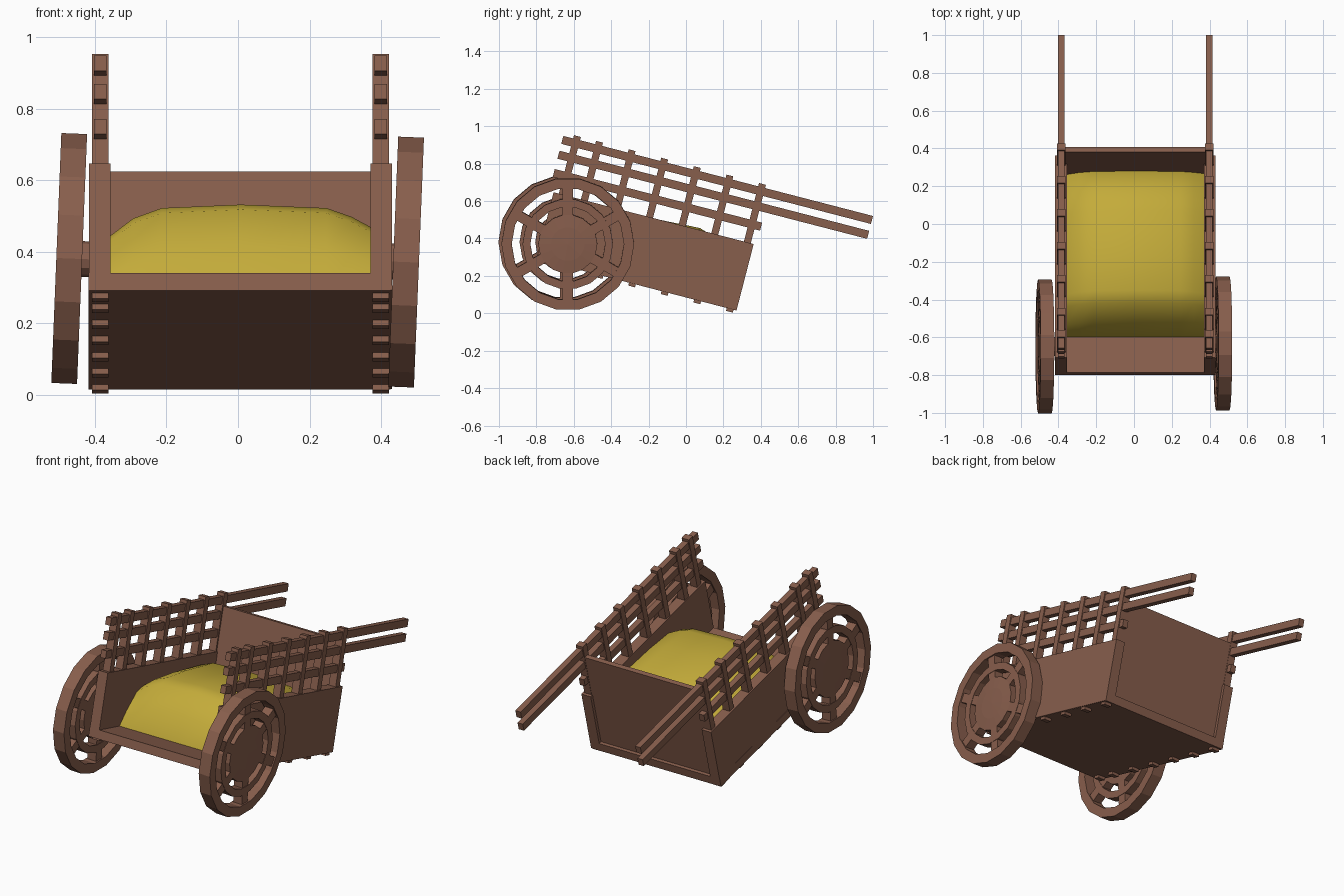
import bpy, bmesh, math
from mathutils import Matrix, Vector

if "Cube" in bpy.data.objects:
    bpy.data.objects.remove(bpy.data.objects["Cube"])

TILT = math.radians(14.5)
# Cart frame: y runs along the rails, z is perpendicular to the floor
CART = Matrix.Translation((0.007, 0.27, 0.015)) @ Matrix.Rotation(-TILT, 4, 'X')


def material(name, rgb):
    m = bpy.data.materials.new(name)
    m.diffuse_color = (*rgb, 1)
    m.use_nodes = True
    m.node_tree.nodes["Principled BSDF"].inputs["Base Color"].default_value = m.diffuse_color
    return m


WOOD = material("brown wood", (0.245, 0.112, 0.073))
STRAW = material("yellow straw", (0.55, 0.41, 0.042))


def finish(name, bm, mat, matrix):
    bmesh.ops.recalc_face_normals(bm, faces=bm.faces)
    bm.transform(matrix)
    me = bpy.data.meshes.new(name)
    bm.to_mesh(me)
    bm.free()
    ob = bpy.data.objects.new(name, me)
    bpy.context.collection.objects.link(ob)
    me.materials.append(mat)
    return ob


def add_box(bm, x, y, z, rot=None):
    m = Matrix.Translation(((x[0] + x[1]) / 2, (y[0] + y[1]) / 2, (z[0] + z[1]) / 2))
    m = m @ Matrix.Diagonal((x[1] - x[0], y[1] - y[0], z[1] - z[0], 1))
    bmesh.ops.create_cube(bm, size=1, matrix=(rot or Matrix()) @ m)


def box(name, x, y, z):
    bm = bmesh.new()
    add_box(bm, x, y, z)
    return finish(name, bm, WOOD, CART)


# Cart body
box("floor", (-0.425, 0.42), (-1.105, 0), (0, 0.05))
box("back_panel", (-0.37, 0.37), (-0.045, -0.018), (0.03, 0.618))

for side, s in (("left", -1), ("right", 1)):
    box(side + "_wall", sorted((s * 0.363, s * 0.424)), (-1.105, 0), (0.001, 0.367))
    # Lattice uprights run down through the wall and poke out below the floor
    bm = bmesh.new()
    c = s * 0.392
    for u in (-0.035, -0.215, -0.395, -0.575, -0.755, -0.935, -1.057):
        add_box(bm, (c - 0.023, c + 0.023), (u - 0.019, u + 0.019), (-0.016, 0.69))
    finish(side + "_lattice_uprights", bm, WOOD, CART)
    # Two upper rails carry on as handles
    bm = bmesh.new()
    for v, end in ((0.65, 0.58), (0.568, 0.58), (0.467, 0.015)):
        add_box(bm, (c - 0.017, c + 0.017), (-1.13, end), (v - 0.022, v + 0.022))
    finish(side + "_lattice_rails", bm, WOOD, CART)

# Straw heap: lofted cross-sections
profile = [(-0.91, 0.05), (-0.865, 0.19), (-0.79, 0.315), (-0.73, 0.345), (-0.55, 0.365),
           (-0.3, 0.378), (-0.18, 0.34), (-0.1, 0.285), (-0.045, 0.215)]
drops = [(-0.364, 0.09), (-0.3, 0.04), (-0.22, 0.01), (0, 0),
         (0.24, 0.01), (0.31, 0.035), (0.364, 0.065)]
bm = bmesh.new()
rows = []
for u, v in profile:
    fade = min(1, (v - 0.05) / 0.2)
    row = [bm.verts.new((x, u, v - d * fade)) for x, d in drops]
    row = [bm.verts.new((drops[0][0], u, 0.04))] + row + [bm.verts.new((drops[-1][0], u, 0.04))]
    rows.append(row)
for a, b in zip(rows, rows[1:]):
    for i in range(len(a)):
        j = (i + 1) % len(a)
        bm.faces.new((a[i], a[j], b[j], b[i]))
bm.faces.new(rows[0])
bm.faces.new(rows[-1])
straw = finish("straw_heap", bm, STRAW, CART)
bpy.context.view_layer.objects.active = straw
straw.select_set(True)
bpy.ops.object.shade_smooth_by_angle(angle=math.radians(35))


def add_lathe(bm, pts, n, closed):
    """Spin (radius, x) points about the x axis; radius 0 makes a pole."""
    rings = []
    for r, x in pts:
        if r == 0:
            rings.append([bm.verts.new((x, 0, 0))] * n)
        else:
            rings.append([bm.verts.new((x, r * math.cos(math.tau * k / n), r * math.sin(math.tau * k / n)))
                          for k in range(n)])
    pairs = list(zip(rings, rings[1:])) + ([(rings[-1], rings[0])] if closed else [])
    for a, b in pairs:
        for k in range(n):
            j = (k + 1) % n
            vs = list(dict.fromkeys((a[k], a[j], b[j], b[k])))
            bm.faces.new(vs)


def ring(bm, r0, r1, h):
    add_lathe(bm, [(r0, -h), (r1, -h), (r1, h), (r0, h)], 18, True)


# Wheels, both leaning slightly the same way
for side, s, pos in (("left", -1, (-0.472, -0.648, 0.381)), ("right", 1, (0.47, -0.632, 0.371))):
    m = Matrix.Translation(pos) @ Matrix.Rotation(math.radians(2.3), 4, 'Y')
    bm = bmesh.new()
    ring(bm, 0.3, 0.355, 0.036)
    ring(bm, 0.2, 0.242, 0.03)
    for k in range(6):
        add_box(bm, (-0.028, 0.028), (0.1, 0.315), (-0.027, 0.027),
                Matrix.Rotation(math.radians(30 + 60 * k), 4, 'X'))
    finish(side + "_wheel", bm, WOOD, m)
    # Hub with a shallow dome
    bm = bmesh.new()
    add_lathe(bm, [(0, -0.036), (0.09, -0.034), (0.158, -0.028),
                   (0.158, 0.028), (0.09, 0.034), (0, 0.036)], 18, False)
    finish(side + "_hub", bm, WOOD, m)
    # Axle stub into the wall
    bm = bmesh.new()
    add_lathe(bm, [(0, -s * 0.07), (0.05, -s * 0.07), (0.05, 0), (0, 0)], 12, False)
    finish(side + "_axle_stub", bm, WOOD, m)
